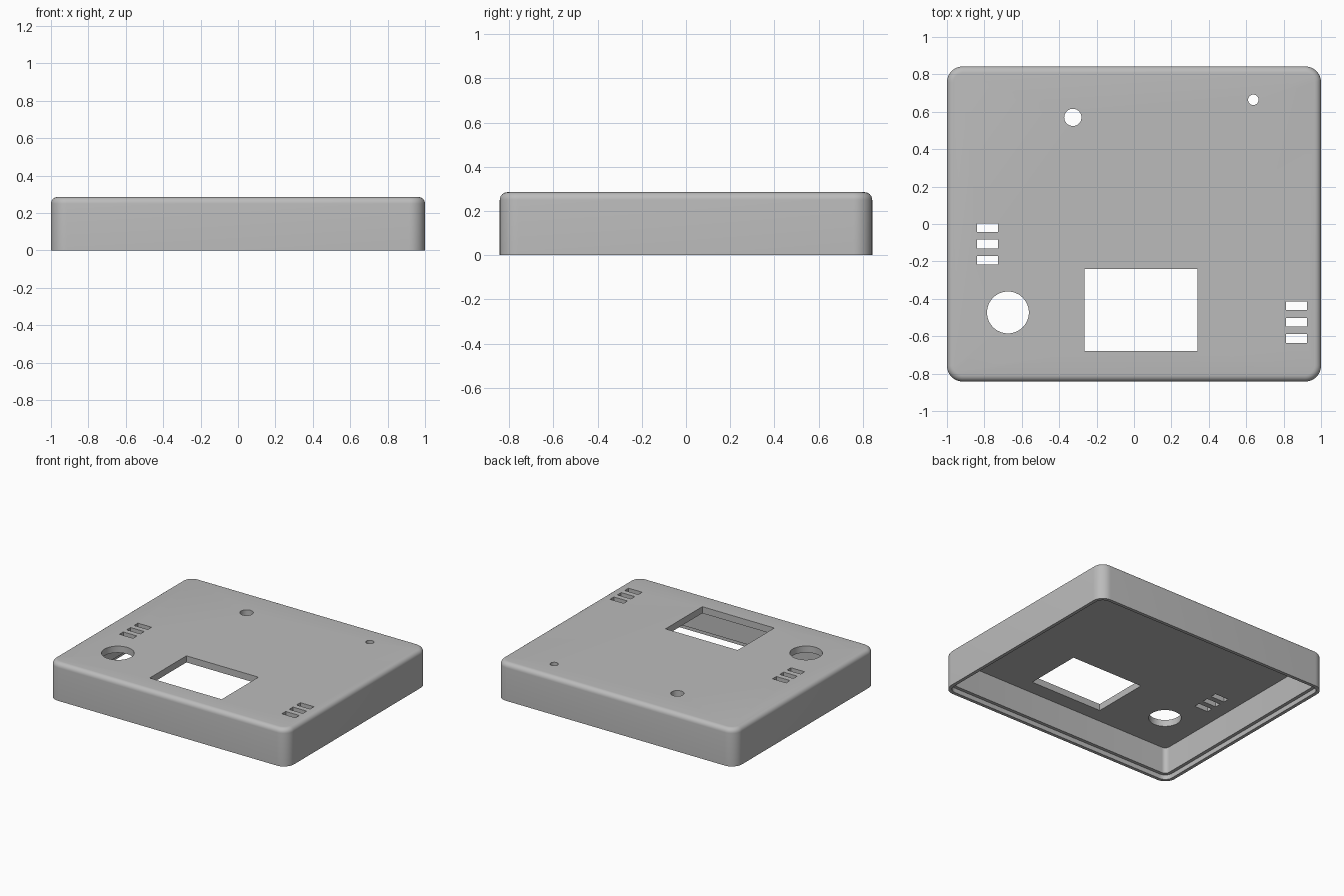
import bpy, bmesh
from mathutils import Matrix, Vector

default = bpy.data.objects.get("Cube")
if default:
    bpy.data.objects.remove(default, do_unlink=True)

WIDTH, DEPTH, HEIGHT = 2.0, 1.685, 0.285
WALL, LIP, LIP_HEIGHT = 0.05, 0.025, 0.035
CORNER, FILLET = 0.085, 0.035

grey = bpy.data.materials.new("plain_grey")
grey.use_nodes = True
colour = (0.5, 0.5, 0.5, 1)
grey.diffuse_color = colour
grey.node_tree.nodes["Principled BSDF"].inputs["Base Color"].default_value = colour


def make_object(name, bm):
    mesh = bpy.data.meshes.new(name)
    bm.to_mesh(mesh)
    bm.free()
    mesh.materials.append(grey)
    obj = bpy.data.objects.new(name, mesh)
    bpy.context.collection.objects.link(obj)
    return obj


def block(name, x, y, z0, z1, sx, sy, corner=0, fillet=0):
    """Box with optional rounded upright corners and rounded top rim."""
    bm = bmesh.new()
    place = Matrix.Translation((x, y, (z0 + z1) / 2)) @ Matrix.Diagonal((sx, sy, z1 - z0, 1))
    bmesh.ops.create_cube(bm, size=1, matrix=place)
    if corner:
        upright = [e for e in bm.edges
                   if abs(e.verts[0].co.z - e.verts[1].co.z) > 0.01]
        bmesh.ops.bevel(bm, geom=upright, offset=corner, segments=10,
                        profile=0.5, affect='EDGES')
    if fillet:
        rim = [e for e in bm.edges if all(v.co.z > z1 - 0.001 for v in e.verts)]
        bmesh.ops.bevel(bm, geom=rim, offset=fillet, segments=6,
                        profile=0.5, affect='EDGES')
    return make_object(name, bm)


def round_cutter(name, x, y, radius):
    bm = bmesh.new()
    bmesh.ops.create_cone(bm, cap_ends=True, segments=48, radius1=radius, radius2=radius,
                          depth=0.3, matrix=Matrix.Translation((x, y, HEIGHT)))
    return make_object(name, bm)


def slot_cutter(name, x, y, sx, sy):
    return block(name, x, y, HEIGHT - 0.15, HEIGHT + 0.15, sx, sy)


# Outer body of the cover
cover = block("enclosure_cover", 0, 0, 0, HEIGHT, WIDTH, DEPTH, CORNER, FILLET)

# Hollow interior and stepped lip around the open bottom
cutters = [
    block("interior_cutter", 0, 0, -0.1, HEIGHT - WALL,
          WIDTH - 2 * WALL, DEPTH - 2 * WALL, CORNER - WALL),
    block("lip_cutter", 0, 0, -0.1, LIP_HEIGHT,
          WIDTH - 2 * LIP, DEPTH - 2 * LIP, CORNER - LIP),
]

# Display window
cutters.append(slot_cutter("window_cutter", 0.038, -0.46, 0.603, 0.439))

# Round openings
for x, y, radius in [(-0.674, -0.473, 0.112), (-0.327, 0.57, 0.046), (0.638, 0.664, 0.028)]:
    cutters.append(round_cutter("round_cutter", x, y, radius))

# Two banks of three vent slots
for x, top in [(-0.783, -0.02), (0.869, -0.438)]:
    for i in range(3):
        cutters.append(slot_cutter("vent_cutter", x, top - i * 0.087, 0.114, 0.046))

bpy.ops.object.select_all(action='DESELECT')
cover.select_set(True)
bpy.context.view_layer.objects.active = cover
for cutter in cutters:
    cutter.hide_render = True
    cut = cover.modifiers.new("cut", 'BOOLEAN')
    cut.operation = 'DIFFERENCE'
    cut.solver = 'EXACT'
    cut.object = cutter
    bpy.ops.object.modifier_apply(modifier=cut.name)
    bpy.data.objects.remove(cutter, do_unlink=True)

bpy.ops.object.shade_smooth_by_angle(angle=0.6)
